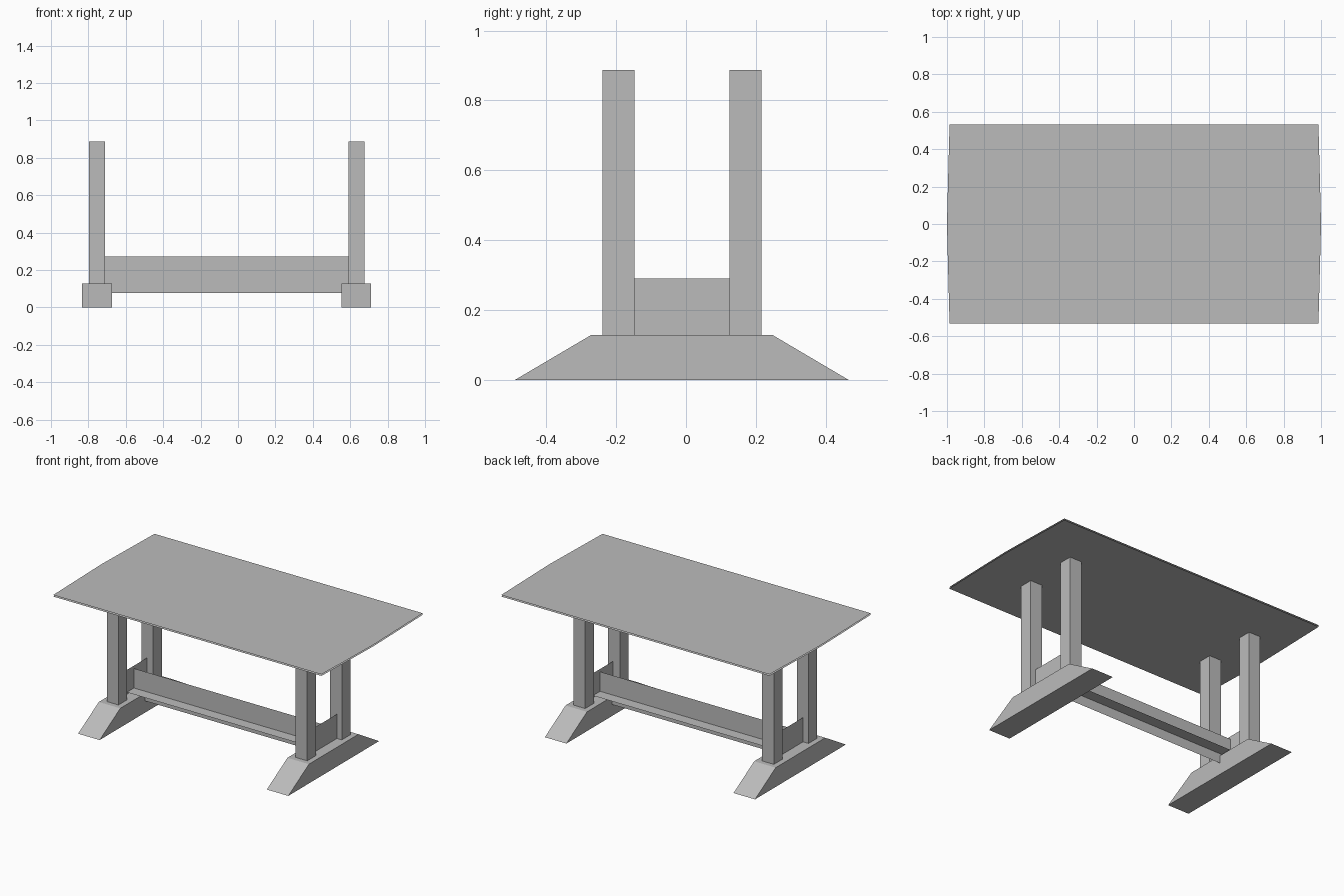
import bpy
import bmesh

cube = bpy.data.objects.get("Cube")
if cube:
    bpy.data.objects.remove(cube, do_unlink=True)

grey = bpy.data.materials.new("plain grey")
grey.use_nodes = True
grey.diffuse_color = (0.5, 0.5, 0.5, 1)
grey.node_tree.nodes["Principled BSDF"].inputs["Base Color"].default_value = (0.5, 0.5, 0.5, 1)


def finish(name, bm):
    mesh = bpy.data.meshes.new(name)
    bm.to_mesh(mesh)
    bm.free()
    mesh.materials.append(grey)
    obj = bpy.data.objects.new(name, mesh)
    bpy.context.collection.objects.link(obj)
    return obj


def prism(name, outline, offset):
    """Closed solid made by pushing a flat outline along an offset."""
    bm = bmesh.new()
    face = bm.faces.new([bm.verts.new(p) for p in outline])
    res = bmesh.ops.extrude_face_region(bm, geom=[face], use_keep_orig=True)
    moved = [v for v in res["geom"] if isinstance(v, bmesh.types.BMVert)]
    bmesh.ops.translate(bm, vec=offset, verts=moved)
    bmesh.ops.recalc_face_normals(bm, faces=bm.faces)
    return finish(name, bm)


def sheets(name, *outlines):
    """Flat boards without thickness."""
    bm = bmesh.new()
    for outline in outlines:
        bm.faces.new([bm.verts.new(p) for p in outline])
    return finish(name, bm)


MID_Y = -0.012
FOOT_TOP, POST_TOP, TABLE_TOP = 0.128, 0.887, 0.897

# Table top: two close sheets with slightly bowed ends
half = [(0.986, -0.532), (0.995, -0.2), (1.0, 0.0), (0.995, 0.2), (0.986, 0.532)]
rim = half + [(-x, -y) for x, y in half]
sheets("table_top",
       [(x, y, TABLE_TOP) for x, y in rim],
       [(x, y, POST_TOP) for x, y in reversed(rim)])

# Trestles: sloped foot, two posts and a panel between the posts
foot_profile = [(-0.477, 0), (0.477, 0), (0.26, FOOT_TOP), (-0.26, FOOT_TOP)]
trestles = {"right": (-0.754, -0.757), "left": (0.633, 0.64)}
for side, (x, panel_x) in trestles.items():
    prism(side + "_foot", [(x - 0.079, y + MID_Y, z) for y, z in foot_profile], (0.158, 0, 0))
    for place, y0 in (("front", -0.239), ("back", 0.125)):
        x0, x1, y1 = x - 0.043, x + 0.043, y0 + 0.091
        prism(side + "_" + place + "_post",
              [(x0, y0, FOOT_TOP), (x1, y0, FOOT_TOP), (x1, y1, FOOT_TOP), (x0, y1, FOOT_TOP)],
              (0, 0, POST_TOP - FOOT_TOP))
    sheets(side + "_panel", [(panel_x, -0.148, FOOT_TOP), (panel_x, 0.125, FOOT_TOP),
                             (panel_x, 0.125, 0.29), (panel_x, -0.148, 0.29)])

# Stretcher: an upright board crossed by a flat shelf
xa, xb = trestles["right"][1], trestles["left"][1]
sheets("stretcher_board", [(xa, MID_Y, 0.078), (xb, MID_Y, 0.078),
                           (xb, MID_Y, 0.272), (xa, MID_Y, 0.272)])
ya, yb, shelf_z = MID_Y - 0.075, MID_Y + 0.075, 0.142
sheets("stretcher_shelf", [(xa, ya, shelf_z), (xb, ya, shelf_z),
                           (xb, yb, shelf_z), (xa, yb, shelf_z)])
